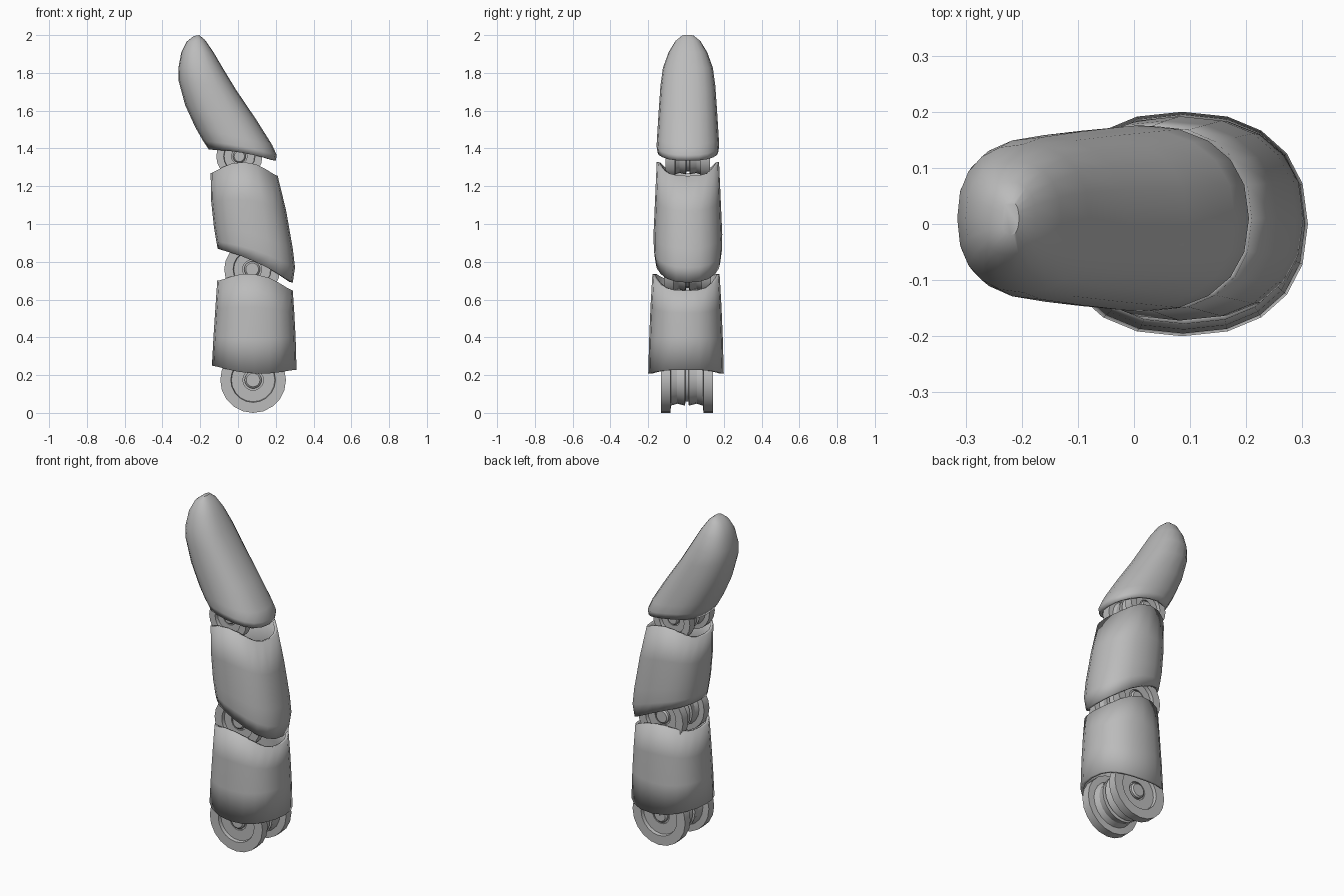
import bpy, bmesh
from math import sin, cos, pi, radians, copysign

if "Cube" in bpy.data.objects:
    bpy.data.objects.remove(bpy.data.objects["Cube"], do_unlink=True)

grey = bpy.data.materials.new("grey plastic")
grey.use_nodes = True
colour = (0.5, 0.5, 0.5, 1)
grey.diffuse_color = colour
grey.node_tree.nodes["Principled BSDF"].inputs["Base Color"].default_value = colour


def loft(name, rings, close_end=False, angle=40):
    """Skin a list of closed rings of points into one object."""
    bm = bmesh.new()
    rows = [[bm.verts.new(p) for p in ring] for ring in rings]
    n = len(rows[0])
    for a, b in zip(rows, rows[1:]):
        for i in range(n):
            j = (i + 1) % n
            bm.faces.new((a[i], a[j], b[j], b[i]))
    if close_end:
        bm.faces.new(rows[-1])
    bmesh.ops.recalc_face_normals(bm, faces=bm.faces)
    mesh = bpy.data.meshes.new(name)
    bm.to_mesh(mesh)
    bm.free()
    obj = bpy.data.objects.new(name, mesh)
    bpy.context.collection.objects.link(obj)
    mesh.materials.append(grey)
    bpy.ops.object.select_all(action='DESELECT')
    obj.select_set(True)
    bpy.context.view_layer.objects.active = obj
    bpy.ops.object.shade_smooth_by_angle(angle=radians(angle))
    return obj


def oval(left, right, width, bump=0, y0=0.0, sides=20):
    """Rounded ring spanning two (x, z) points, its sides lifted by bump."""
    points = []
    for i in range(sides):
        c, s = cos(2 * pi * i / sides), sin(2 * pi * i / sides)
        u = copysign(abs(c) ** 0.87, c)
        v = copysign(abs(s) ** 0.87, s)
        t = (u + 1) / 2
        points.append((left[0] + (right[0] - left[0]) * t, y0 + width * v,
                       left[1] + (right[1] - left[1]) * t + bump * abs(s) ** 3))
    return points


def shell(name, sections, y0, close_end=False):
    obj = loft(name, [oval(*s, y0=y0) for s in sections], close_end)
    solid = obj.modifiers.new("wall", 'SOLIDIFY')
    solid.thickness = 0.016
    solid.offset = -1
    return obj


def joint(name, x, z, radius, y0, half, hub):
    """Double-flanged pulley with recessed faces and a raised axle cap."""
    r = radius
    outer = [(0, half - 0.008), (hub * 0.8, half - 0.008), (hub, half - 0.016),
             (hub, half - 0.03), (hub * 1.2, half - 0.03), (hub * 1.2, half - 0.02),
             (r * 0.66, half - 0.02), (r * 0.68, half), (r, half),
             (r, half - 0.05), (r * 0.78, half - 0.052),
             (r * 0.72, half * 0.38), (r * 0.78, 0.01), (r * 0.66, 0.008)]
    profile = outer + [(q, -y) for q, y in reversed(outer)]
    sides = 20
    rings = [[(x + max(q, 0.0005) * cos(2 * pi * i / sides), y0 + y,
               z + max(q, 0.0005) * sin(2 * pi * i / sides)) for i in range(sides)]
             for q, y in profile]
    loft(name, rings, angle=30)


# Three armour segments, each listed from bottom rim to top
shell("base_segment", [
    ((-0.138, 0.25), (0.31, 0.228), 0.2, -0.03),
    ((-0.13, 0.4), (0.305, 0.4), 0.195, -0.01),
    ((-0.12, 0.55), (0.298, 0.53), 0.188, 0.02),
    ((-0.11, 0.70), (0.29, 0.648), 0.178, 0.06)], 0.0)

shell("middle_segment", [
    ((-0.108, 0.87), (0.29, 0.69), 0.172, 0.02),
    ((-0.115, 0.91), (0.302, 0.77), 0.18, 0.02),
    ((-0.127, 0.98), (0.29, 0.87), 0.182, 0.02),
    ((-0.142, 1.12), (0.255, 1.07), 0.174, 0.03),
    ((-0.145, 1.27), (0.21, 1.255), 0.165, 0.065)], 0.01)

shell("fingertip", [
    ((-0.155, 1.395), (0.2, 1.335), 0.16, 0.012),
    ((-0.185, 1.44), (0.205, 1.365), 0.166, 0.01),
    ((-0.225, 1.51), (0.18, 1.42), 0.163),
    ((-0.28, 1.63), (0.095, 1.555), 0.155),
    ((-0.315, 1.76), (-0.01, 1.71), 0.145),
    ((-0.315, 1.83), (-0.08, 1.825), 0.132),
    ((-0.30, 1.91), (-0.13, 1.91), 0.102),
    ((-0.272, 1.965), (-0.175, 1.975), 0.065),
    ((-0.235, 1.995), (-0.205, 2.0), 0.03)], 0.01, close_end=True)

# Pulley joints
joint("knuckle_joint", 0.08, 0.174, 0.174, 0.005, 0.137, 0.045)
joint("middle_joint", 0.075, 0.76, 0.148, 0.008, 0.125, 0.042)
joint("tip_joint", 0.007, 1.358, 0.122, 0.01, 0.118, 0.034)
